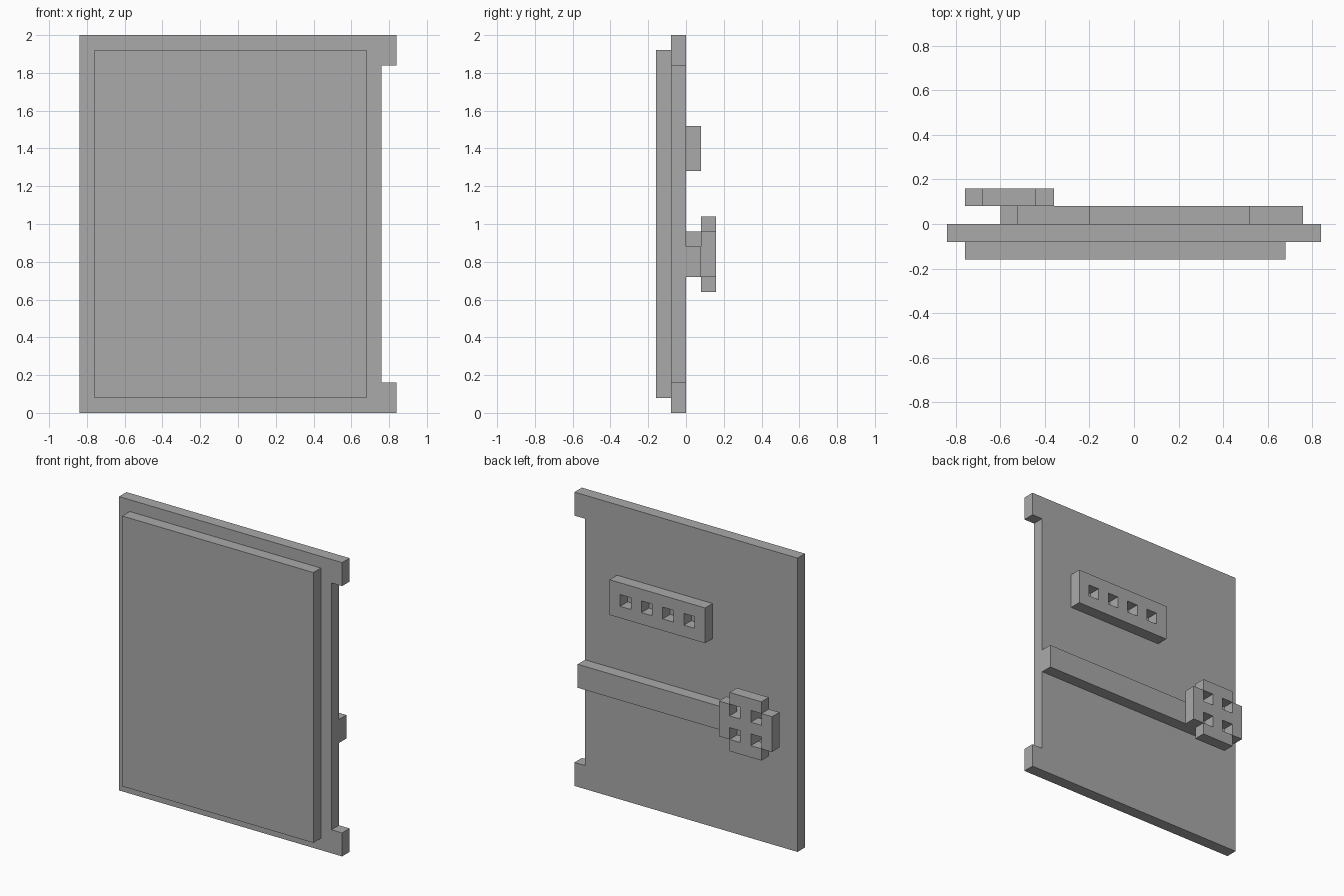
import bpy
import bmesh
from mathutils import Vector

U = 0.08  # module size: every part sits on this grid

cube = bpy.data.objects.get("Cube")
if cube:
    bpy.data.objects.remove(cube, do_unlink=True)

grey = bpy.data.materials.new("plain grey")
grey.use_nodes = True
grey.diffuse_color = (0.4, 0.4, 0.4, 1)
grey.node_tree.nodes["Principled BSDF"].inputs["Base Color"].default_value = grey.diffuse_color


def slab(name, outline, y0, y1):
    """Extrude an x-z outline from y0 to y1."""
    bm = bmesh.new()
    face = bm.faces.new([bm.verts.new((x, y0, z)) for x, z in outline])
    grown = bmesh.ops.extrude_face_region(bm, geom=[face])["geom"]
    verts = [g for g in grown if isinstance(g, bmesh.types.BMVert)]
    bmesh.ops.translate(bm, verts=verts, vec=Vector((0, y1 - y0, 0)))
    bmesh.ops.recalc_face_normals(bm, faces=bm.faces)
    mesh = bpy.data.meshes.new(name)
    bm.to_mesh(mesh)
    bm.free()
    mesh.materials.append(grey)
    obj = bpy.data.objects.new(name, mesh)
    bpy.context.collection.objects.link(obj)
    return obj


def rect(x0, x1, z0, z1):
    return [(x0, z0), (x1, z0), (x1, z1), (x0, z1)]


def punch(obj, centres, y0, y1):
    """Cut square one-module holes through a slab."""
    for x, z in centres:
        h = U / 2
        cutter = slab("hole_cutter", rect(x - h, x + h, z - h, z + h), y0 - U / 2, y1 + U / 2)
        cutter.hide_render = True
        mod = obj.modifiers.new("hole", 'BOOLEAN')
        mod.operation = 'DIFFERENCE'
        mod.solver = 'EXACT'
        mod.object = cutter
        bpy.context.view_layer.objects.active = obj
        bpy.ops.object.modifier_apply(modifier=mod.name)
        bpy.data.objects.remove(cutter, do_unlink=True)


# Door plate with a hinge tab at the top and bottom of its left edge
edge, tab, top = 0.76, 0.84, 2.0
slab("door_plate", [(-tab, 0), (tab, 0), (tab, 2 * U), (edge, 2 * U),
                    (edge, top - 2 * U), (tab, top - 2 * U), (tab, top), (-tab, top)], -U, 0)

# Raised front panel
slab("front_panel", rect(-0.76, 0.68, U, top - U), -2 * U, -U)

# Vent block with a row of four holes
vent = slab("vent_block", rect(-0.2, 0.52, 1.28, 1.52), 0, U)
punch(vent, [(-0.08 + 2 * U * i, 1.4) for i in range(4)], 0, U)

# Locking bar and the axle of the handwheel
slab("locking_bar", rect(-0.52, 0.76, 0.72, 0.88), 0, U)
slab("wheel_axle", rect(-0.6, -0.52, 0.72, 0.96), 0, U)

# Handwheel: notched square with four holes
cx, cz = -0.56, 0.84
a, b = 1.5 * U, 2.5 * U
quarter = [(b, -a), (b, a), (a, a)]
outline = []
for turn in range(4):
    for x, z in quarter:
        for _ in range(turn):
            x, z = -z, x
        outline.append((cx + x, cz + z))
wheel = slab("handwheel", outline, U, 2 * U)
punch(wheel, [(cx + i * U, cz + k * U) for i in (-1, 1) for k in (-1, 1)], U, 2 * U)
